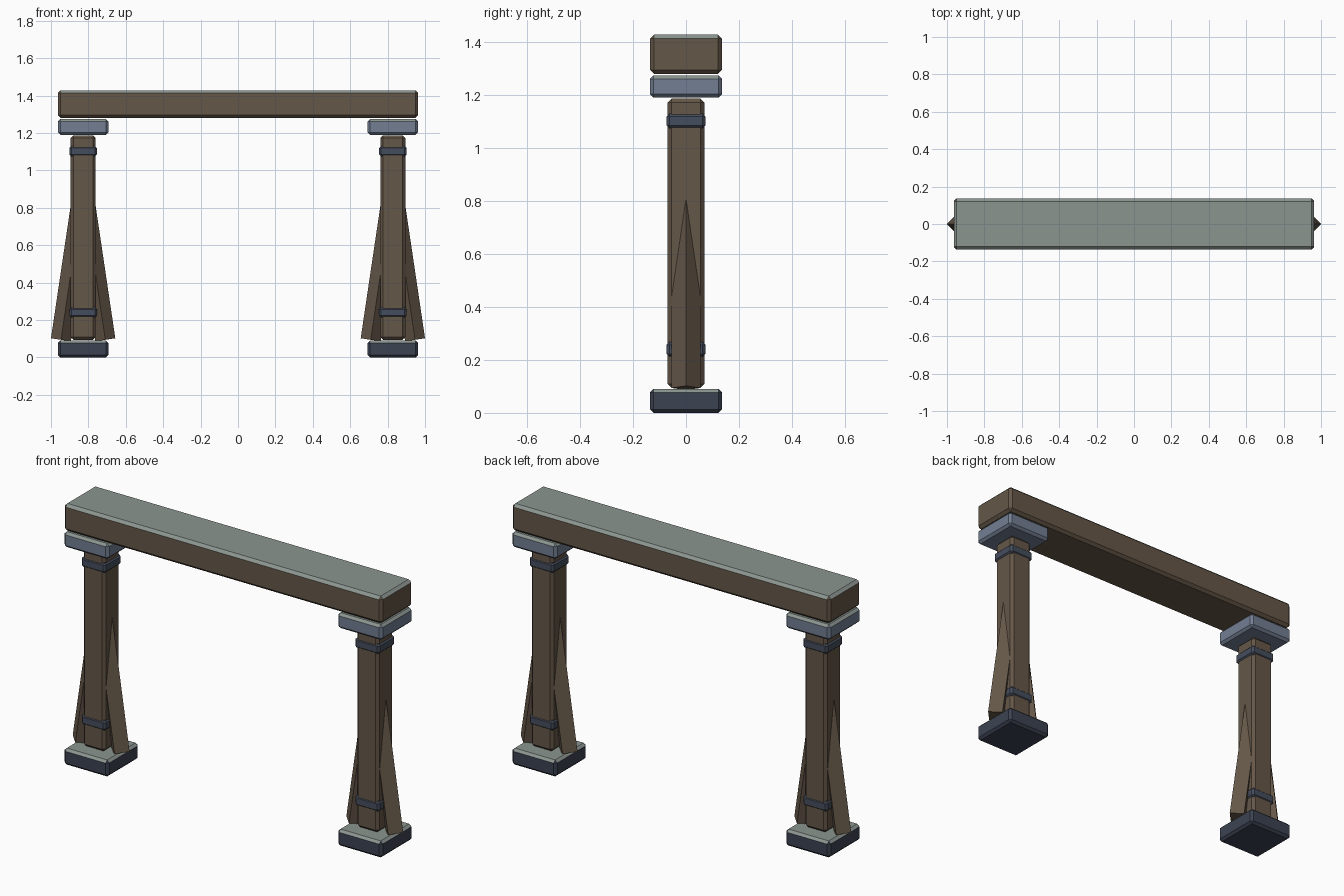
import bpy, bmesh, math
from mathutils import Matrix, Vector

if "Cube" in bpy.data.objects:
    bpy.data.objects.remove(bpy.data.objects["Cube"])


def material(name, rgb):
    m = bpy.data.materials.new(name)
    m.diffuse_color = (*rgb, 1)
    m.use_nodes = True
    m.node_tree.nodes["Principled BSDF"].inputs["Base Color"].default_value = m.diffuse_color
    return m


WOOD = material("timber", (0.13, 0.095, 0.065))
STONE = material("stone", (0.17, 0.21, 0.29))
DARK = material("dark_stone", (0.045, 0.055, 0.085))
IRON = material("iron", (0.06, 0.075, 0.11))
TOP = material("worn_top", (0.26, 0.30, 0.28))


def finish(bm, name, mats):
    me = bpy.data.meshes.new(name)
    bm.to_mesh(me)
    bm.free()
    for m in mats:
        me.materials.append(m)
    ob = bpy.data.objects.new(name, me)
    bpy.context.collection.objects.link(ob)
    return ob


def block(name, x, half_x, half_y, z0, z1, bevel, mat, worn=False):
    """Chamfered box; worn blocks get a paler top face."""
    bm = bmesh.new()
    bmesh.ops.create_cube(bm, size=1)
    bmesh.ops.scale(bm, vec=(2 * half_x, 2 * half_y, z1 - z0), verts=bm.verts)
    bmesh.ops.translate(bm, vec=(x, 0, (z0 + z1) / 2), verts=bm.verts)
    bmesh.ops.bevel(bm, geom=bm.edges[:], offset=bevel, segments=1,
                    affect='EDGES', profile=0.5)
    bm.normal_update()
    if worn:
        for f in bm.faces:
            if f.normal.z > 0.6:
                f.material_index = 1
    return finish(bm, name, [mat, TOP] if worn else [mat])


def brace(name, x, side):
    """Diamond-section strut leaning from its outer foot into the post."""
    r, length = 0.054, 0.76
    tilt = math.atan2(0.104, 0.70)
    bm = bmesh.new()
    bmesh.ops.create_cone(bm, cap_ends=True, segments=4,
                          radius1=r, radius2=r, depth=length)
    bmesh.ops.translate(bm, vec=(0, 0, length / 2), verts=bm.verts)
    bmesh.ops.rotate(bm, verts=bm.verts,
                     matrix=Matrix.Rotation(-side * tilt, 3, 'Y'))
    # place the outer bottom corner exactly
    corner = Vector((side * r * math.cos(tilt), 0, r * math.sin(tilt)))
    target = Vector((x + side * 0.172, 0, 0.102))
    bmesh.ops.translate(bm, vec=target - corner, verts=bm.verts)
    finish(bm, name, [WOOD])


# Lintel
block("lintel_beam", 0, 0.963, 0.136, 1.28, 1.428, 0.015, WOOD, True)

# Two supports
for label, x in (("left", -0.828), ("right", 0.828)):
    block(label + "_base", x, 0.135, 0.136, 0.0, 0.09, 0.013, DARK, True)
    block(label + "_capital", x, 0.135, 0.136, 1.19, 1.274, 0.013, STONE, True)
    block(label + "_post", x, 0.067, 0.069, 0.094, 1.187, 0.015, WOOD)
    block(label + "_lower_band", x, 0.074, 0.073, 0.212, 0.268, 0.011, IRON)
    block(label + "_upper_band", x, 0.074, 0.073, 1.074, 1.130, 0.011, IRON)
    for side, which in ((-1, "left"), (1, "right")):
        brace(f"{label}_post_{which}_brace", x, side)
